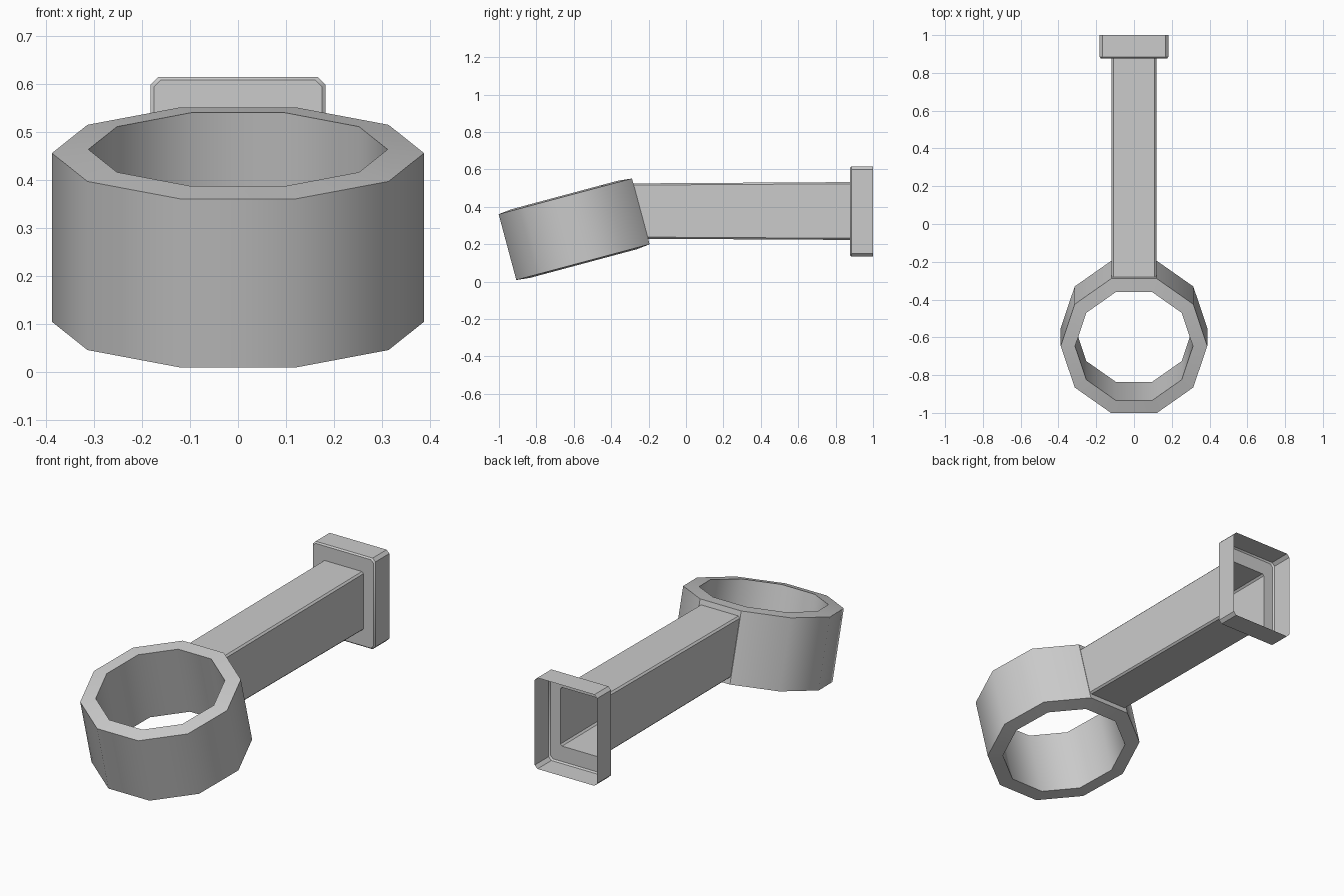
import bpy, bmesh
from math import cos, sin, tan, pi, radians

if "Cube" in bpy.data.objects:
    bpy.data.objects.remove(bpy.data.objects["Cube"])

TILT = radians(15)
R, SIDES = 0.388, 10
RING_Y, RING_Z = -0.598, 0.28


def loft(name, loops, closed=False, skip=()):
    """Skin consecutive vertex loops; skip holds (loop, side) faces left open."""
    bm = bmesh.new()
    rows = [[bm.verts.new(p) for p in loop] for loop in loops]
    n = len(rows[0])
    for k in range(len(rows) if closed else len(rows) - 1):
        a, b = rows[k], rows[(k + 1) % len(rows)]
        for i in range(n):
            if (k, i) not in skip:
                j = (i + 1) % n
                bm.faces.new((a[i], a[j], b[j], b[i]))
    mesh = bpy.data.meshes.new(name)
    bm.to_mesh(mesh)
    bm.free()
    ob = bpy.data.objects.new(name, mesh)
    bpy.context.collection.objects.link(ob)
    bpy.ops.object.select_all(action='DESELECT')
    ob.select_set(True)
    bpy.context.view_layer.objects.active = ob
    bpy.ops.object.shade_smooth_by_angle(angle=radians(40))
    return ob


def section(hx, z0, z1, c, y):
    """Corner-cut rectangle in xz; y is a function of z."""
    pts = [(hx, z1 - c), (hx, z0 + c), (hx - c, z0), (c - hx, z0),
           (-hx, z0 + c), (-hx, z1 - c), (c - hx, z1), (hx - c, z1)]
    return [(x, y(z), z) for x, z in pts]


# Tilted ten-sided ring, open at the side where the hollow arm joins
profile = [(R, -0.182), (R, 0.182), (0.312, 0.19), (0.312, -0.19)]
ring = loft("ring", [[(r * cos(2 * pi * i / SIDES), r * sin(2 * pi * i / SIDES), z)
                      for i in range(SIDES)] for r, z in profile],
            closed=True, skip={(0, 2)})
ring.location = (0, RING_Y, RING_Z)
ring.rotation_euler.x = TILT

# Hollow arm growing out of the ring's back side
apothem = R * cos(pi / SIDES)
side_y, side_z = RING_Y + apothem * cos(TILT), RING_Z + apothem * sin(TILT)
half = 0.182 * cos(TILT)
on_side = lambda z: side_y - (z - side_z) * tan(TILT)
at = lambda y: (lambda z: y)
END = 0.876
loft("arm", [section(R * sin(pi / SIDES), side_z - half, side_z + half, 0.001, on_side),
             section(0.118, 0.229, 0.525, 0.009, on_side),
             section(0.118, 0.223, 0.532, 0.009, at(END))])

# Thin open-backed flange at the end of the arm
loft("end_flange", [section(0.118, 0.223, 0.532, 0.009, at(END)),
                    section(0.175, 0.142, 0.608, 0.014, at(END)),
                    section(0.182, 0.135, 0.615, 0.016, at(END + 0.008)),
                    section(0.182, 0.135, 0.615, 0.016, at(1.0))])
